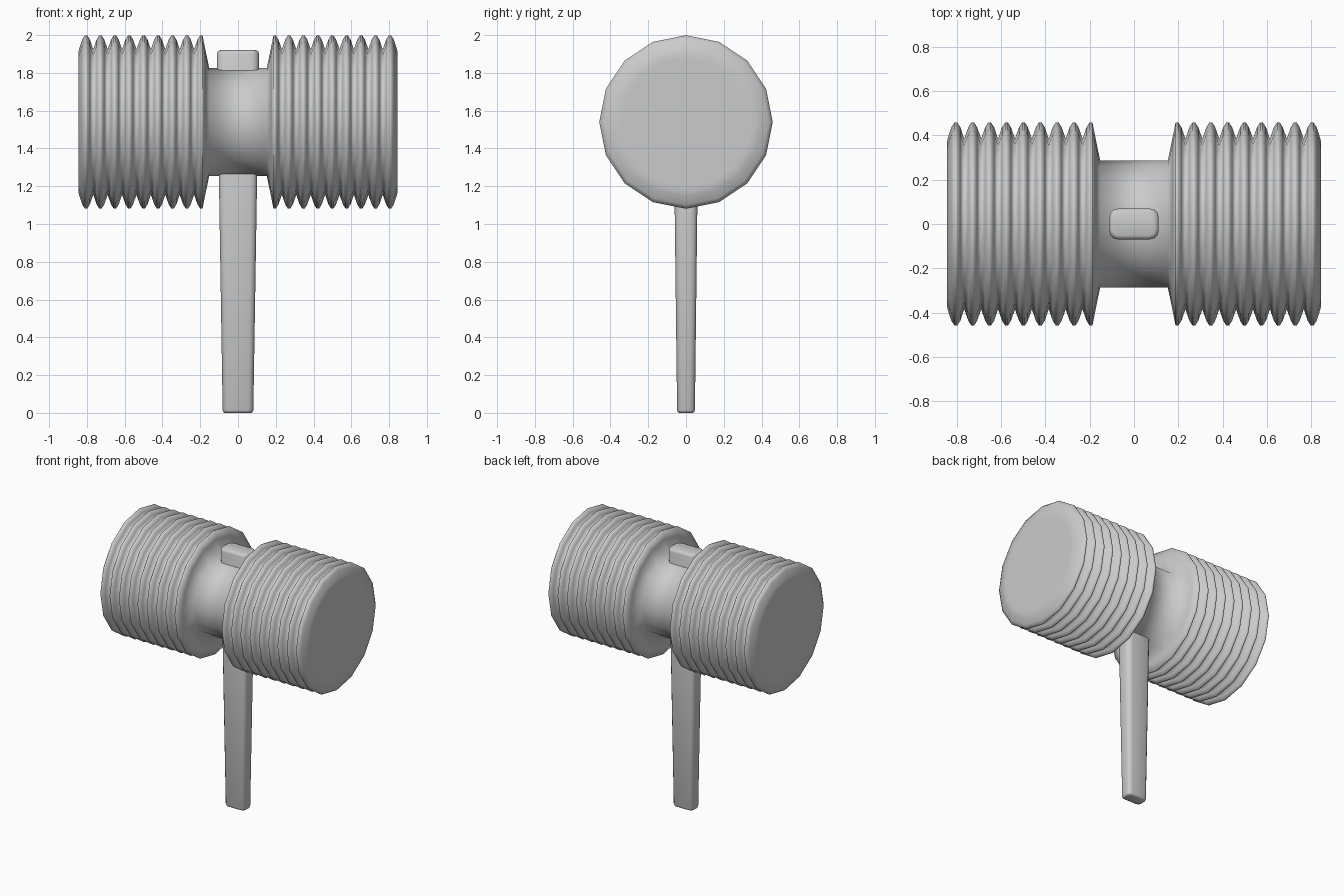
import bpy, bmesh
from math import sin, cos, pi

if "Cube" in bpy.data.objects:
    bpy.data.objects.remove(bpy.data.objects["Cube"])

AXIS_Z = 1.54
SIDES = 16


def loft(name, rings):
    """Skin a stack of equal-length closed rings and cap both ends."""
    bm = bmesh.new()
    loops = [[bm.verts.new(p) for p in ring] for ring in rings]
    n = len(loops[0])
    for a, b in zip(loops, loops[1:]):
        for i in range(n):
            j = (i + 1) % n
            bm.faces.new((a[i], a[j], b[j], b[i]))
    bm.faces.new(loops[0][::-1])
    bm.faces.new(loops[-1])
    bmesh.ops.recalc_face_normals(bm, faces=bm.faces)
    mesh = bpy.data.meshes.new(name)
    bm.to_mesh(mesh)
    bm.free()
    for f in mesh.polygons:
        f.use_smooth = True
    ob = bpy.data.objects.new(name, mesh)
    bpy.context.collection.objects.link(ob)
    return ob


# Head: neck, then nine rounded ridges per side, then a flat striking face
half = [(0.153, 0.287), (0.176, 0.40)]
for i in range(9):
    p = 0.194 + 0.0763 * i
    if i:
        half += [(p - 0.038, 0.385), (p - 0.02, 0.437)]
    half += [(p - 0.006, 0.459), (p + 0.006, 0.459), (p + 0.02, 0.437)]
half += [(0.839, 0.393), (0.844, 0.375), (0.844, 0.34)]
profile = [(-x, r) for x, r in reversed(half)] + half
loft("head", [[(x, r * sin(2 * pi * k / SIDES), AXIS_Z + r * cos(2 * pi * k / SIDES))
               for k in range(SIDES)] for x, r in profile])


# Handle: rounded-rectangle section, widening upward and passing through the neck
def section(z, inset=0.0):
    t = z / 1.92
    hx = 0.081 + 0.031 * t - inset
    hy = 0.047 + 0.023 * t - inset
    c = min(hy * 0.6, 0.04)
    pts = []
    for sx, sy, start in ((1, 1, 0), (-1, 1, 1), (-1, -1, 2), (1, -1, 3)):
        for k in range(4):
            a = pi / 2 * (start + k / 3)
            pts.append((sx * (hx - c) + c * cos(a), sy * (hy - c) + c * sin(a), z))
    return pts


handle = loft("handle", [section(0.0, 0.012), section(0.004, 0.004), section(0.015),
                         section(1.90), section(1.914, 0.005), section(1.92, 0.018)])
bpy.context.view_layer.objects.active = handle
handle.select_set(True)
bpy.ops.object.shade_smooth_by_angle(angle=pi / 4)
